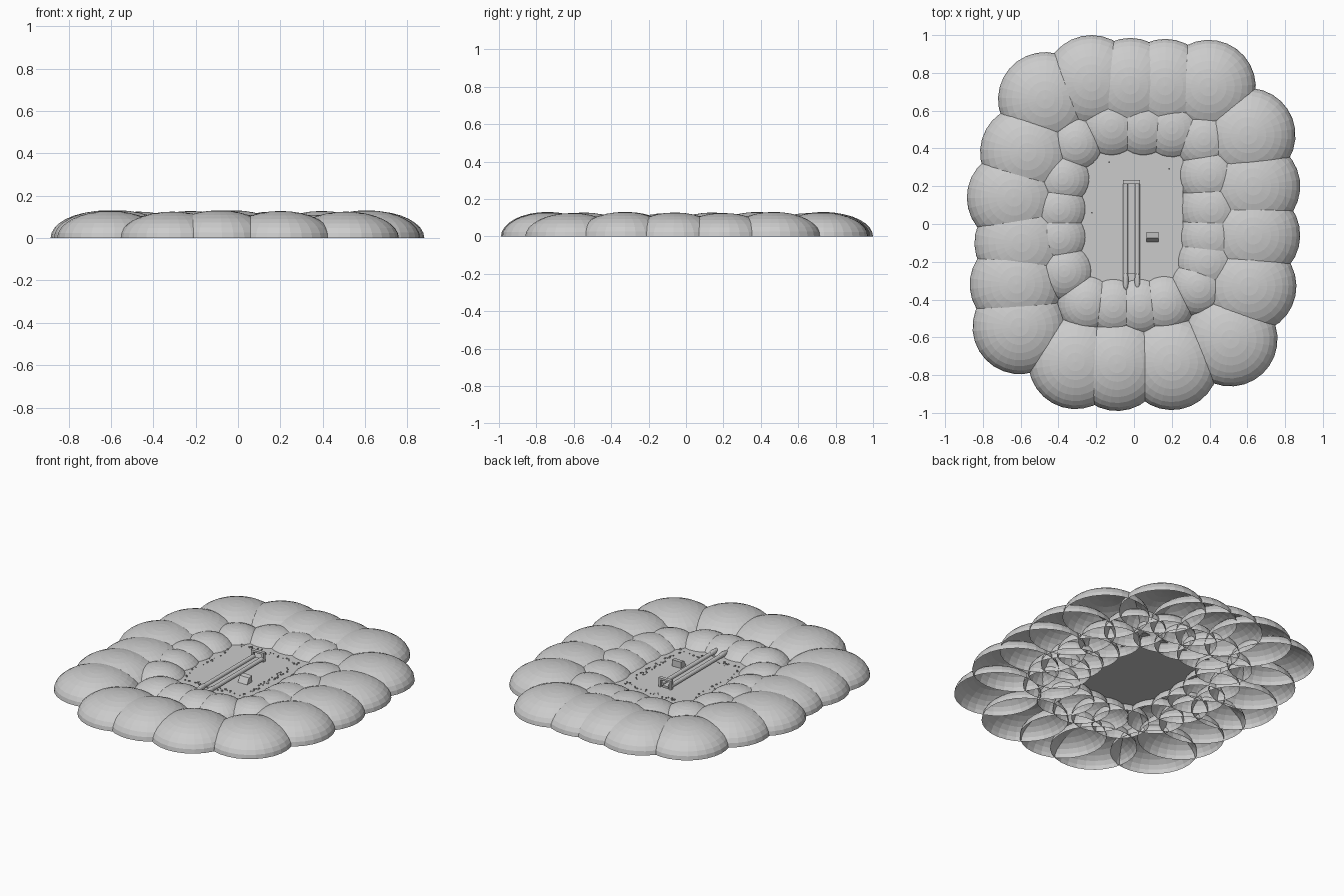
import bpy, bmesh, math, random
from mathutils import Matrix, Vector

if "Cube" in bpy.data.objects:
    bpy.data.objects.remove(bpy.data.objects["Cube"])

random.seed(4)


def finish(bm, name):
    me = bpy.data.meshes.new(name)
    bm.to_mesh(me)
    bm.free()
    ob = bpy.data.objects.new(name, me)
    bpy.context.collection.objects.link(ob)
    return ob


def dome(name, x, y, r, h):
    # open half ellipsoid resting on the ground
    bm = bmesh.new()
    bmesh.ops.create_uvsphere(bm, u_segments=28, v_segments=16, radius=1)
    low = [v for v in bm.verts if v.co.z < -1e-3]
    bmesh.ops.delete(bm, geom=low, context='VERTS')
    bm.transform(Matrix.Diagonal((r, r, h, 1)))
    ob = finish(bm, name)
    ob.location = (x, y, 0)
    ob.rotation_euler.z = random.uniform(0, math.tau)


def add_box(bm, c, s):
    m = Matrix.Translation(c) @ Matrix.Diagonal((*s, 1))
    return bmesh.ops.create_cube(bm, size=1, matrix=m)['verts']


def box(name, c, s):
    bm = bmesh.new()
    add_box(bm, c, s)
    return finish(bm, name)


# Outer ring of large mounds
outer = [(.63, .2), (.63, -.06), (.61, -.33), (.51, -.61), (.2, -.735), (-.09, -.74),
         (-.31, -.73), (-.605, -.545), (-.62, -.32), (-.595, -.1), (-.635, .14), (-.565, .38),
         (-.47, .66), (-.225, .75), (-.02, .735), (.165, .73), (.395, .725), (.605, .47)]
for i, (x, y) in enumerate(outer):
    dome(f"outer_mound_{i}", x, y, .25, .125 + .003 * (i % 3))

# Inner ring of smaller mounds
inner = [(.37, .45), (.4, .26), (.41, .08), (.405, -.07), (.39, -.2), (.34, -.33),
         (.16, -.42), (.03, -.435), (-.11, -.435), (-.25, -.42), (-.37, -.25), (-.4, -.07),
         (-.4, .08), (-.38, .24), (-.31, .43), (-.12, .52), (.05, .52), (.2, .51)]
for i, (x, y) in enumerate(inner):
    dome(f"inner_mound_{i}", x, y, .165 if x < -.2 or y < -.3 else .18, .11)

# Flat clearing held between the inner mounds
Z = .055
box("clearing_floor", (-.015, .045, Z - .002), (.55, .72, .004))

# Small stones, mostly along the edge of the clearing
bm = bmesh.new()
for i in range(110):
    a = random.uniform(0, math.tau)
    k = 1 / max(abs(math.cos(a)), abs(math.sin(a))) * random.uniform(.85, 1)
    s = random.uniform(.003, .008)
    x, y = -.015 + .235 * k * math.cos(a), .045 + .3 * k * math.sin(a)
    add_box(bm, (x, y, Z + s / 2), (s, s, s))
finish(bm, "stones")

# Twin rails with rounded ends
for side, x in (("left", -.044), ("right", .018)):
    bm = bmesh.new()
    m = Matrix.Translation((x, -.045, Z + .017)) @ Matrix.Rotation(math.pi / 2, 4, 'X')
    bmesh.ops.create_cone(bm, cap_ends=True, segments=12, radius1=.013, radius2=.013,
                          depth=.53, matrix=m)
    m = Matrix.Translation((x, -.3, Z + .018)) @ Matrix.Diagonal((.015, .06, .016, 1))
    bmesh.ops.create_uvsphere(bm, u_segments=12, v_segments=8, radius=1, matrix=m)
    finish(bm, f"rail_{side}")

# Bed between the rails and gate at the far end
box("rail_bed", (-.013, -.02, Z + .006), (.04, .49, .012))
bm = bmesh.new()
for x in (-.05, .024):
    add_box(bm, (x, .222, Z + .025), (.014, .02, .05))
add_box(bm, (-.013, .222, Z + .052), (.088, .022, .012))
finish(bm, "end_gate")

# Little hut with a sloped front roof
bm = bmesh.new()
for v in add_box(bm, (.097, -.068, Z + .02), (.064, .052, .04)):
    if v.co.z > Z + .03 and v.co.y < -.068:
        v.co.y += .02
        v.co.z -= .004
finish(bm, "hut")
